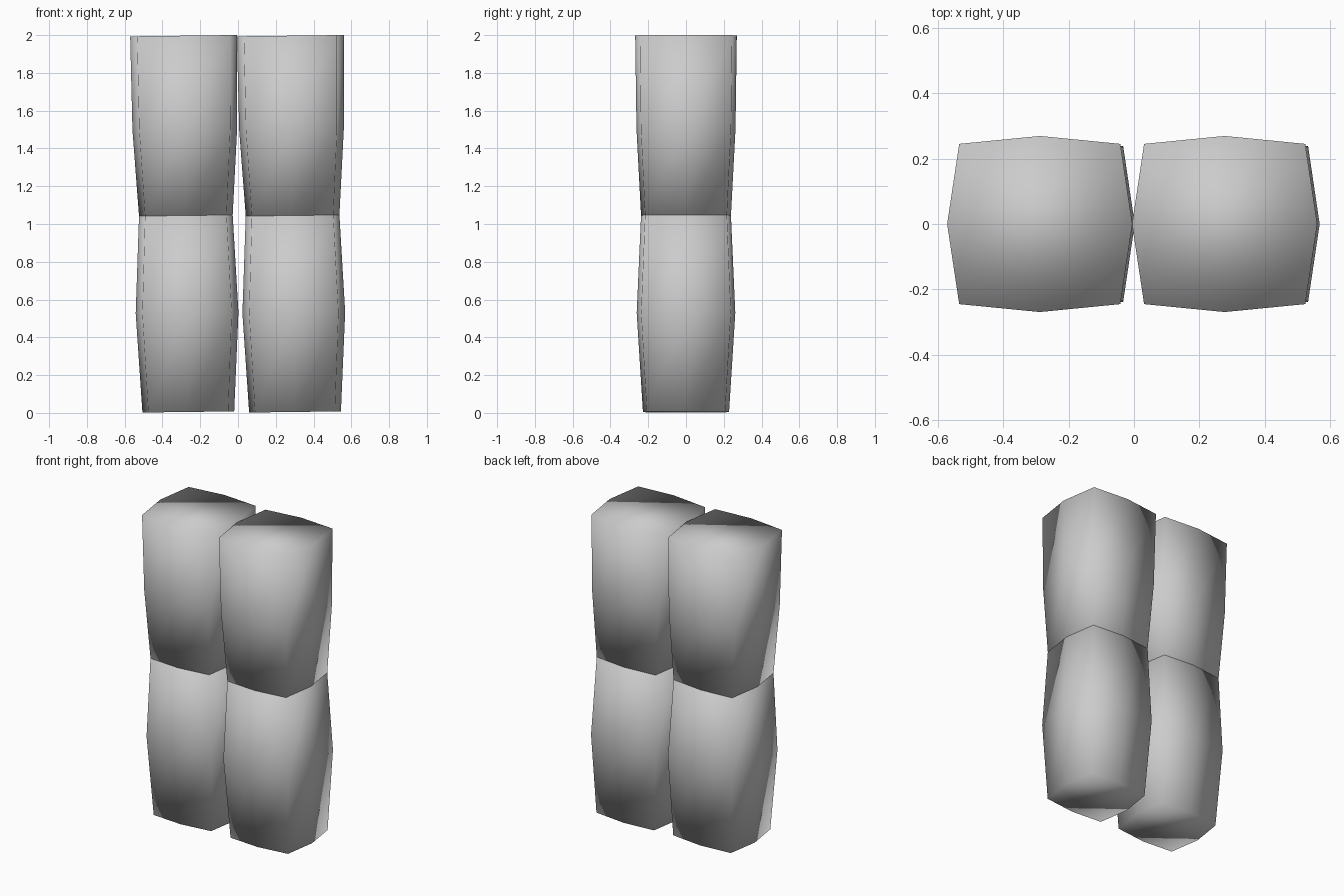
import bpy, bmesh
from mathutils import Matrix

if "Cube" in bpy.data.objects:
    bpy.data.objects.remove(bpy.data.objects["Cube"])

TILT = -0.0125      # slight sideways lean of both legs
SPACING = 0.565     # distance between legs

# one ring per height: z, half width, half depth
LOWER = [(0.005, 0.243, 0.228), (0.53, 0.272, 0.261), (1.045, 0.248, 0.238)]
UPPER = [(1.045, 0.248, 0.238), (1.50, 0.277, 0.262), (1.997, 0.283, 0.269)]


def ring_points(hw, hd):
    # bulged rectangle with eight corners
    cx, cy = hw * 0.87, hd * 0.91
    return [(hw, 0), (cx, cy), (0, hd), (-cx, cy),
            (-hw, 0), (-cx, -cy), (0, -hd), (cx, -cy)]


def segment(name, rings, x):
    bm = bmesh.new()
    loops = [[bm.verts.new((px, py, z)) for px, py in ring_points(hw, hd)]
             for z, hw, hd in rings]
    for a, b in zip(loops, loops[1:]):
        for i in range(8):
            j = (i + 1) % 8
            bm.faces.new((a[i], a[j], b[j], b[i]))
    # closed ends
    bm.faces.new(loops[0][::-1])
    bm.faces.new(loops[-1])
    bmesh.ops.transform(bm, matrix=Matrix.Translation((x, 0, 0)) @ Matrix.Rotation(TILT, 4, 'Y'),
                        verts=bm.verts)
    for f in bm.faces:
        f.smooth = True
    bm.normal_update()
    mesh = bpy.data.meshes.new(name)
    bm.to_mesh(mesh)
    bm.free()
    obj = bpy.data.objects.new(name, mesh)
    bpy.context.collection.objects.link(obj)


# two identical legs, each a shin and a thigh
for side, x in (("left", -0.263), ("right", -0.263 + SPACING)):
    segment(side + "_shin", LOWER, x)
    segment(side + "_thigh", UPPER, x)
